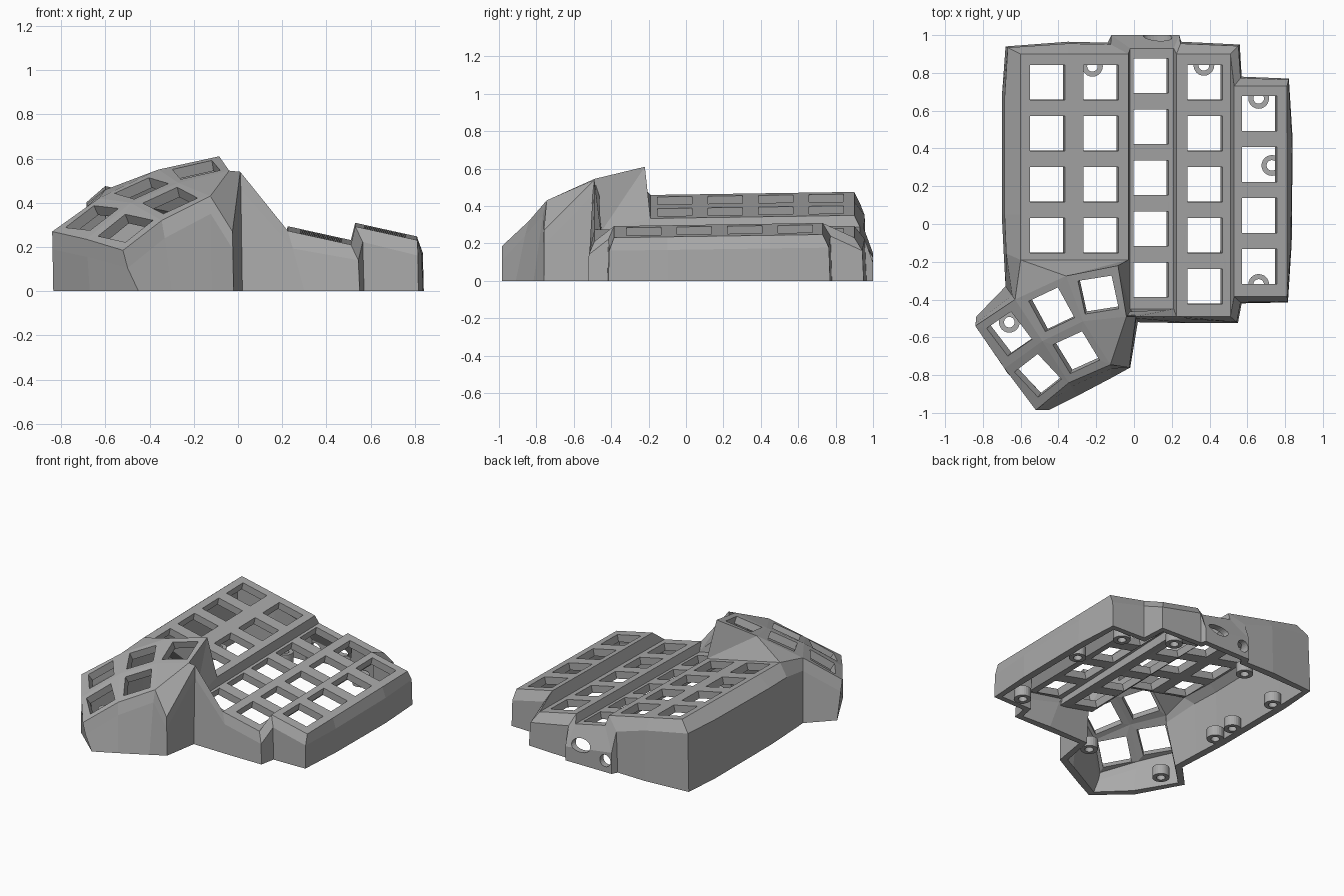
import bpy, bmesh, math
from mathutils import Vector

if "Cube" in bpy.data.objects:
    bpy.data.objects.remove(bpy.data.objects["Cube"])

grey = bpy.data.materials.new("plain grey")
grey.use_nodes = True
COLOUR = (0.4, 0.4, 0.4, 1)
grey.diffuse_color = COLOUR
grey.node_tree.nodes["Principled BSDF"].inputs["Base Color"].default_value = COLOUR

bm = bmesh.new()
cache = {}
HALF = 0.0925  # half a switch hole


def vert(x, y, z):
    key = (round(x, 4), round(y, 4), round(z, 4))
    if key not in cache:
        cache[key] = bm.verts.new(key)
    return cache[key]


def on_plate(x, y, lift=0):
    return vert(x, y, 0.33 - 0.22 * x + 0.015 * y + lift)


def face(*verts):
    unique = list(dict.fromkeys(verts))
    if len(unique) > 2:
        bm.faces.new(unique)


def loop_edges(verts):
    return [bm.edges.get(pair) or bm.edges.new(pair)
            for pair in zip(verts, verts[1:] + verts[:1])]


def plate(outline, columns, rows, lift):
    """Flat tilted plate with a grid of square holes."""
    edges = loop_edges([on_plate(x, y, lift) for x, y in outline])
    for cx in columns:
        for cy in rows:
            edges += loop_edges([on_plate(cx + sx * HALF, cy + sy * HALF, lift)
                                 for sx, sy in ((-1, -1), (1, -1), (1, 1), (-1, 1))])
    bmesh.ops.triangle_fill(bm, use_beauty=True, edges=edges, normal=(0, 0, 1))


def rows(first, count):
    return [first + 0.27 * i for i in range(count)]


# Finger plates: two outer columns, sunken column, flush column, raised column
MID, END = -0.06, 0.085
plate([(-.6, -.19), (-.03, -.19), (-.03, .9), (-.35, .9), (-.6, .9), (-.6, .67), (-.6, .05)],
      (-.458, -.175), rows(-.06, 4), 0)
plate([(-.02, -.45), (.21, -.45), (.21, .93), (-.02, .93)], (.09,), rows(-.295, 5), MID)
plate([(.225, -.49), (.51, -.49), (.51, .9), (.225, .9)], (.375,), rows(-.33, 5), 0)
plate([(.53, -.385), (.81, -.385), (.81, -.1), (.81, .45), (.81, .73), (.53, .73)],
      (.665,), rows(-.225, 4), END)

# Steps between neighbouring columns
b_front, b_back = on_plate(-.03, -.19), on_plate(-.03, .9)
c_fl, c_fr = on_plate(-.02, -.45, MID), on_plate(.21, -.45, MID)
c_bl, c_br = on_plate(-.02, .93, MID), on_plate(.21, .93, MID)
d_fl, d_fr = on_plate(.225, -.49), on_plate(.51, -.49)
d_bl, d_br = on_plate(.225, .9), on_plate(.51, .9)
e_fl, e_bl = on_plate(.53, -.385, END), on_plate(.53, .73, END)
face(b_front, b_back, c_bl, c_fl)
face(c_fr, c_br, d_bl, d_fl)
face(d_fr, d_br, e_bl, e_fl)

# Thumb cluster corner points, back row to front row
a, b, c, d = [vert(*p) for p in ((-.085, -.22, .61), (-.36, -.275, .55),
                                 (-.63, -.4, .42), (-.84, -.54, .27))]
e, f, g, h = [vert(*p) for p in ((-.04, -.49, .545), (-.27, -.515, .49),
                                 (-.485, -.62, .4), (-.685, -.765, .235))]
i, j, k = [vert(*p) for p in ((-.125, -.745, .43), (-.345, -.84, .32), (-.52, -.985, .185))]
m, w = vert(-.025, -.76, .27), vert(.01, -.49, .54)


def thumb_key(*corners):
    """Ring of faces around one square hole."""
    p = [v.co for v in corners]
    centre = sum(p, Vector()) / 4
    normal = (p[2] - p[0]).cross(p[3] - p[1]).normalized()
    u = (p[1] - p[0] + p[2] - p[3])
    u = (u - normal * u.dot(normal)).normalized()
    t = normal.cross(u)
    hole = [vert(*(centre + (u * sx + t * sy) * HALF))
            for sx, sy in ((-1, -1), (1, -1), (1, 1), (-1, 1))]
    for n in range(4):
        q = (n + 1) % 4
        face(corners[n], corners[q], hole[q], hole[n])


for quad in ((f, e, a, b), (g, f, b, c), (h, g, c, d), (j, i, f, g), (k, j, g, h)):
    thumb_key(*quad)
face(e, f, i)
face(i, m, w, e)

# Faces joining the thumb cluster to the finger plates
a_front = on_plate(-.6, -.19)
face(c, a_front, b)
face(b, a_front, b_front)
face(b, b_front, a)
face(a, b_front, c_fl)
face(a, c_fl, w, e)
face(w, c_fl, c_fr)
face(w, c_fr, d_fl)

# Outer walls: top vertex, foot position, shoulder spread and drop
S, T = (.85, .07), (.3, .08)
PORT = (1, .14)
wall = [
    (on_plate(-.6, .9), -.68, .94, S), (on_plate(-.6, .67), -.7, .67, S),
    (on_plate(-.6, .05), -.7, .05, S), (a_front, -.69, -.15, S),
    (c, -.68, -.33, T), (d, -.835, -.49, T), (h, -.67, -.79, T), (k, -.45, -.985, T),
    (j, -.3, -.91, T), (i, -.12, -.815, T), (m, -.02, -.76, T), (w, .02, -.52, T),
    (d_fl, .3, -.525, T), (d_fr, .55, -.525, S), (e_fl, .57, -.42, S),
    (on_plate(.81, -.385, END), .815, -.415, S), (on_plate(.81, -.1, END), .835, -.1, S),
    (on_plate(.81, .45, END), .84, .45, S), (on_plate(.81, .73, END), .82, .77, S),
    (e_bl, .57, .78, S), (d_br, .56, .95, S), (d_bl, .25, .965, S),
    (c_br, .24, 1, PORT), (c_bl, -.12, 1, PORT), (b_back, -.14, .96, S),
    (on_plate(-.35, .9), -.35, .965, S)]
strips = []
for top, x, y, (spread, drop) in wall:
    xy = top.co.xy.lerp(Vector((x, y)), spread)
    strips.append((top, vert(xy.x, xy.y, top.co.z - drop), vert(x, y, 0)))
for s, t in zip(strips, strips[1:] + strips[:1]):
    face(s[0], t[0], t[1], s[1])
    face(s[1], t[1], t[2], s[2])

bmesh.ops.recalc_face_normals(bm, faces=bm.faces[:])
if sum(fc.normal.z * fc.calc_area() for fc in bm.faces) < 0:
    bmesh.ops.reverse_faces(bm, faces=bm.faces[:])


def add_object(name, source):
    mesh = bpy.data.meshes.new(name)
    source.to_mesh(mesh)
    source.free()
    mesh.materials.append(grey)
    ob = bpy.data.objects.new(name, mesh)
    bpy.context.collection.objects.link(ob)
    return ob


def bake(ob):
    """Replace the mesh with its modified result."""
    graph = bpy.context.evaluated_depsgraph_get()
    ob.data = bpy.data.meshes.new_from_object(ob.evaluated_get(graph))
    ob.modifiers.clear()


# Hollow shell with a level foot
shell = add_object("case_shell", bm)
solid = shell.modifiers.new("thickness", "SOLIDIFY")
solid.thickness, solid.offset = 0.05, -1
bake(shell)
for v in shell.data.vertices:
    if v.co.z < 0.025:
        v.co.z = 0

# Cable openings in the back wall
cutters = []
for x, z, rx, rz in ((.125, .13, .075, .042), (-.07, .08, .042, .042)):
    bpy.ops.mesh.primitive_cylinder_add(vertices=24, radius=1, depth=.3,
                                        location=(x, .98, z), rotation=(math.pi / 2, 0, 0))
    cutter = bpy.context.object
    cutter.scale = (rx, rz, 1)
    cutter.hide_render = True
    cut = shell.modifiers.new("opening", "BOOLEAN")
    cut.operation, cut.solver, cut.object = "DIFFERENCE", "EXACT", cutter
    cutters.append(cutter)
bake(shell)
for cutter in cutters:
    bpy.data.objects.remove(cutter)

# Screw bosses standing inside the foot of the wall
for n, (x, y) in enumerate(((-.22, .835), (.37, .84), (.66, .665), (.73, .31), (.66, -.32),
                            (-.61, .65), (-.61, .25), (-.61, .08), (-.66, -.52), (-.08, -.54))):
    tube = bmesh.new()
    rings = []
    for radius, z in ((.055, 0), (.055, .07), (.028, .07), (.028, 0)):
        rings.append([tube.verts.new((radius * math.cos(q * math.tau / 24),
                                      radius * math.sin(q * math.tau / 24), z))
                      for q in range(24)])
    for r, s in zip(rings, rings[1:] + rings[:1]):
        for q in range(24):
            tube.faces.new((r[q - 1], r[q], s[q], s[q - 1]))
    add_object(f"screw_boss_{n + 1}", tube).location = (x, y, 0)
